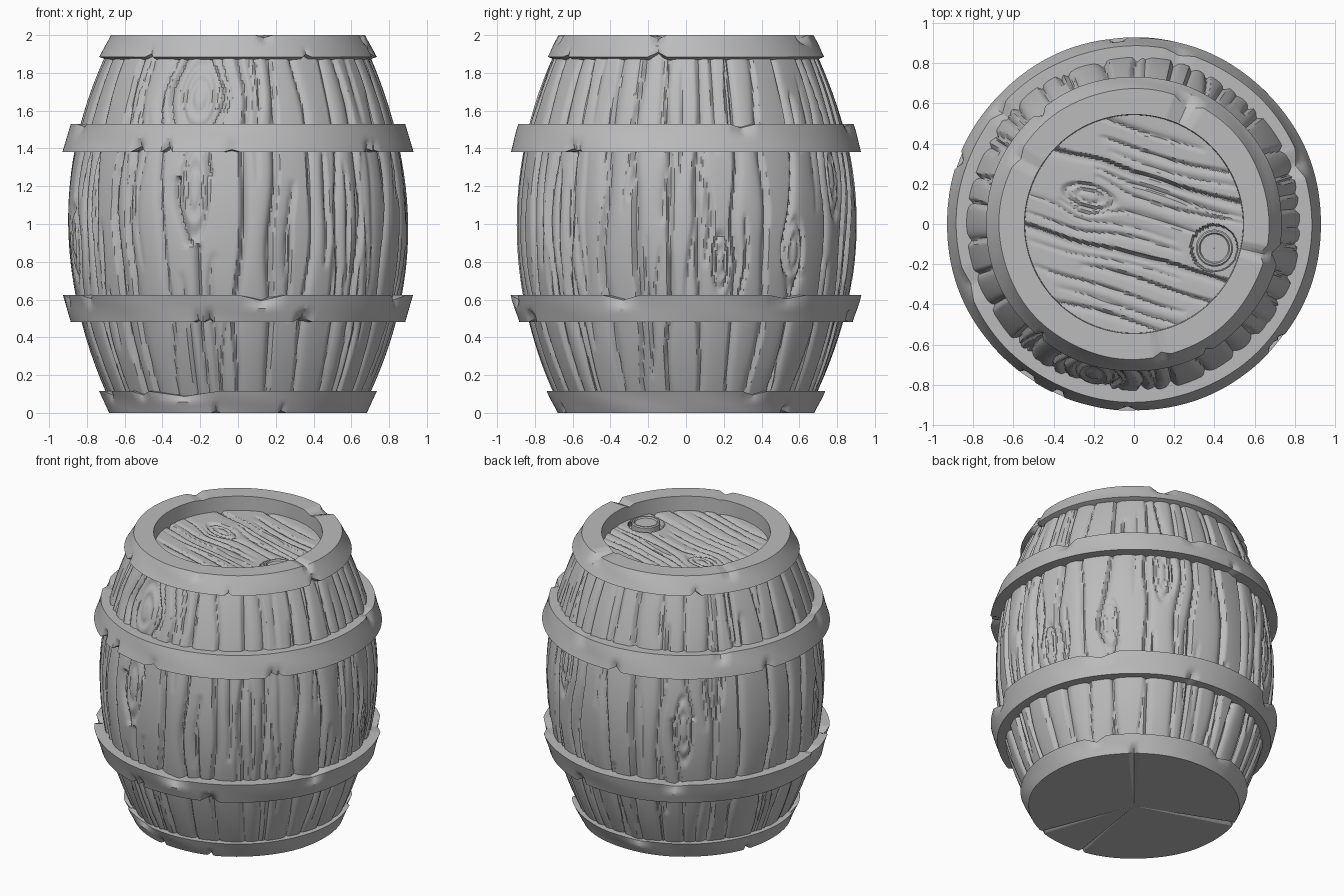
import bpy
import math
import random
from mathutils import Vector

random.seed(7)
cube = bpy.data.objects.get("Cube")
if cube:
    bpy.data.objects.remove(cube, do_unlink=True)

grey = bpy.data.materials.new("plain grey")
grey.use_nodes = True
COLOUR = (0.5, 0.5, 0.5, 1)
grey.diffuse_color = COLOUR
grey.node_tree.nodes["Principled BSDF"].inputs["Base Color"].default_value = COLOUR


def skin(name, rows, wrap=False, loop=False, angle=35):
    """Join equal rows of points into one surface."""
    n, m = len(rows), len(rows[0])
    faces = []
    for i in range(n if loop else n - 1):
        k = (i + 1) % n
        for j in range(m if wrap else m - 1):
            l = (j + 1) % m
            faces.append((i * m + j, i * m + l, k * m + l, k * m + j))
    mesh = bpy.data.meshes.new(name)
    mesh.from_pydata([p for row in rows for p in row], [], faces)
    mesh.materials.append(grey)
    obj = bpy.data.objects.new(name, mesh)
    bpy.context.collection.objects.link(obj)
    bpy.ops.object.select_all(action='DESELECT')
    obj.select_set(True)
    bpy.context.view_layer.objects.active = obj
    bpy.ops.object.shade_smooth_by_angle(angle=math.radians(angle))
    return obj


def polar(r, a, z):
    return Vector((r * math.cos(a), r * math.sin(a), z))


def groove(at, depth, width, start, end, wave):
    return dict(at=at, depth=depth, width=width, start=start, end=end, wave=wave,
                phase=random.uniform(0, 6), side=random.choice((-1, 1)))


def relief(along, across, grooves, knots):
    """Carved depth of one row of points; grooves bend around the knots."""
    out = [0.0] * len(across)
    for g in grooves:
        t = (along - g["start"]) / (g["end"] - g["start"])
        if not 0 < t < 1:
            continue
        depth = g["depth"] * math.sin(math.pi * t) ** 0.4
        c = g["at"] + g["wave"] * (math.sin(along * 4 + g["phase"])
                                   + 0.5 * math.sin(along * 9 + 2 * g["phase"]))
        for ka, kl, kw, kh in knots:
            d = c - ka
            push = math.exp(-((along - kl) / kh) ** 2 - abs(d) / (2 * kw))
            c += math.copysign(1.3 * kw * push, d)
        w = g["width"]
        for j, a in enumerate(across):
            d = (a - c) * g["side"]
            if -w < d < 4 * w:
                # steep on one side, long soft slope on the other
                cut = 1 + d / w if d < 0 else math.exp(-d / w * 1.3)
                out[j] = max(out[j], depth * cut)
    for ka, kl, kw, kh in knots:
        if abs(along - kl) < 1.3 * kh:
            for j, a in enumerate(across):
                e = math.hypot((a - ka) / kw, (along - kl) / kh)
                if e < 1.3:
                    ring = max(1 - abs(e - 1) * 4, 0.7 - abs(e - 0.5) * 3, 0)
                    out[j] = max(out[j], 0.018 * ring)
    return out


# Stave body: bulged wall carved with seams, grain and knots
SEGMENTS, LAYERS = 540, 100
angles = [-math.pi + 2 * math.pi * j / SEGMENTS for j in range(SEGMENTS)]
body_knots = [(math.radians(a), z, w, h) for a, z, w, h in (
    (-105, 1.67, 0.12, 0.17), (-105, 1.18, 0.08, 0.24), (40, 0.85, 0.06, 0.17),
    (12, 0.8, 0.05, 0.14), (62, 1.25, 0.06, 0.2), (124, 1.0, 0.06, 0.22),
    (-165, 0.9, 0.06, 0.18))]
body_grooves = []
STAVES = 30
for i in range(STAVES):
    a = -math.pi + 2 * math.pi * (i + 0.5) / STAVES + random.uniform(-0.05, 0.05)
    body_grooves.append(groove(a, random.uniform(0.025, 0.045),
                               random.uniform(0.02, 0.035), -0.1, 2.1, 0.018))
for i in range(90):
    mid, half = random.uniform(0.2, 1.8), random.uniform(0.15, 0.5)
    body_grooves.append(groove(random.uniform(-3.1, 3.1), random.uniform(0.01, 0.03),
                               random.uniform(0.015, 0.03), mid - half, mid + half, 0.02))
rows = []
for i in range(LAYERS + 1):
    z = 0.05 + 1.88 * i / LAYERS
    radius = 0.9 - 0.2 * ((z - 1) / 0.89) ** 2
    cuts = relief(z, angles, body_grooves, body_knots)
    rows.append([polar(radius - c + 0.004 * math.sin(7 * a + 3 * z), a, z)
                 for a, c in zip(angles, cuts)])
skin("stave_body", rows, wrap=True, angle=40)


def hoop(name, bottom, top, inner, top_chips=(), bottom_chips=()):
    """Slanted band; chips are (degrees, half width, depth) on an edge."""
    (r0, z0), (r1, z1) = bottom, top
    steps = 6
    turn = [2 * math.pi * j / 360 for j in range(360)]

    def bite(a, chips):
        total = 0
        for deg, half, depth in chips:
            d = abs((math.degrees(a) - deg + 180) % 360 - 180)
            total = max(total, depth * max(0, 1 - d / half))
        return total

    rings = []
    for s in range(steps + 1):
        t = s / steps
        ring = []
        for a in turn:
            hi = bite(a, top_chips) * max(0, t * 2 - 1)
            lo = bite(a, bottom_chips) * max(0, 1 - t * 2)
            wear = 0.003 * math.sin(5 * a + 4 * t) * math.sin(3 * a)
            ring.append(polar(r0 + (r1 - r0) * t - hi - lo + wear - 0.003, a,
                              z0 + (z1 - z0) * t - 0.7 * hi + 0.7 * lo))
        rings.append(ring)
    for r, z in inner:
        # inner top edge follows the chipped height a little
        rings.append([polar(r, a, z - (0.4 * bite(a, top_chips) if z == z1 else 0))
                      for a in turn])
    skin(name, rings, wrap=True, loop=True, angle=30)


# Four hoops, from the ground up
hoop("bottom_hoop", (0.685, 0), (0.738, 0.115), [(0.62, 0.115), (0.001, 0.1), (0.001, 0)],
     [(-114, 16, 0.04), (-135, 5, 0.03), (30, 6, 0.03), (100, 8, 0.03), (200, 5, 0.03)],
     [(-70, 1.5, 0.02), (-100, 1.5, 0.02), (50, 3, 0.03), (160, 2, 0.02)])
hoop("lower_hoop", (0.888, 0.48), (0.93, 0.625), [(0.8, 0.625), (0.78, 0.48)],
     [(-82, 8, 0.045), (-150, 4, 0.03), (-22, 7, 0.04), (36, 8, 0.03), (120, 6, 0.04),
      (190, 4, 0.03)],
     [(-67, 4, 0.035), (-100, 2, 0.03), (-104, 1.5, 0.02), (75, 3, 0.03)])
hoop("upper_hoop", (0.933, 1.38), (0.888, 1.53), [(0.79, 1.53), (0.8, 1.38)],
     [(20, 5, 0.03), (-160, 6, 0.02), (140, 4, 0.03), (75, 5, 0.02)],
     [(-125, 3, 0.045), (-114, 2, 0.045), (-92, 3, 0.02), (-41, 3, 0.03), (-40 + 2, 2, 0.02),
      (95, 3, 0.03), (160, 3, 0.03)])
hoop("top_rim", (0.738, 1.885), (0.675, 2.0), [(0.545, 2.0), (0.54, 1.84), (0.62, 1.84)],
     [(66, 7, 0.04), (-13, 4, 0.03), (-78, 4, 0.02), (150, 5, 0.02)],
     [(-12, 4, 0.035), (130, 3, 0.03), (-130, 2, 0.025), (-60, 2, 0.02)])

# Sunken lid: planks running at a slant, with a socket for the bung
LID_Z, LID_R, SLANT = 1.9, 0.57, math.radians(-16)
BUNG = Vector((0.4, -0.12, 0))
lid_knots = [(0.07, -0.25, 0.055, 0.12)]
lid_grooves = [groove(v, 0.045, 0.016, -0.7, 0.7, 0.006) for v in (0.245, -0.15)]
for v in (0.45, 0.37, 0.31, 0.19, 0.14, 0.04, -0.02, -0.08, -0.21, -0.27, -0.34, -0.42, -0.48):
    mid = random.uniform(-0.2, 0.2)
    lid_grooves.append(groove(v, random.uniform(0.012, 0.025), 0.015,
                              mid - 0.4, mid + 0.4, 0.012))
rows = []
N = 130
for i in range(N + 1):
    u = LID_R * math.cos(math.pi * (0.01 + 0.98 * i / N))
    half = math.sqrt(LID_R ** 2 - u ** 2)
    vs = [half * (2 * j / N - 1) for j in range(N + 1)]
    row = []
    for v, cut in zip(vs, relief(u, vs, lid_grooves, lid_knots)):
        p = Vector((u * math.cos(SLANT) - v * math.sin(SLANT),
                    u * math.sin(SLANT) + v * math.cos(SLANT), 0))
        if (p - BUNG).length < 0.115:
            cut = 0.035
        p.z = LID_Z - cut
        row.append(p)
    rows.append(row)
skin("lid", rows, angle=40)

# Round bung with a raised lip
profile = [(0.092, 1.85), (0.092, 1.915), (0.085, 1.922), (0.076, 1.922),
           (0.07, 1.912), (0.001, 1.912)]
rows = [[polar(r, 2 * math.pi * j / 48, z) + BUNG for j in range(48)] for r, z in profile]
skin("bung", rows, wrap=True)
